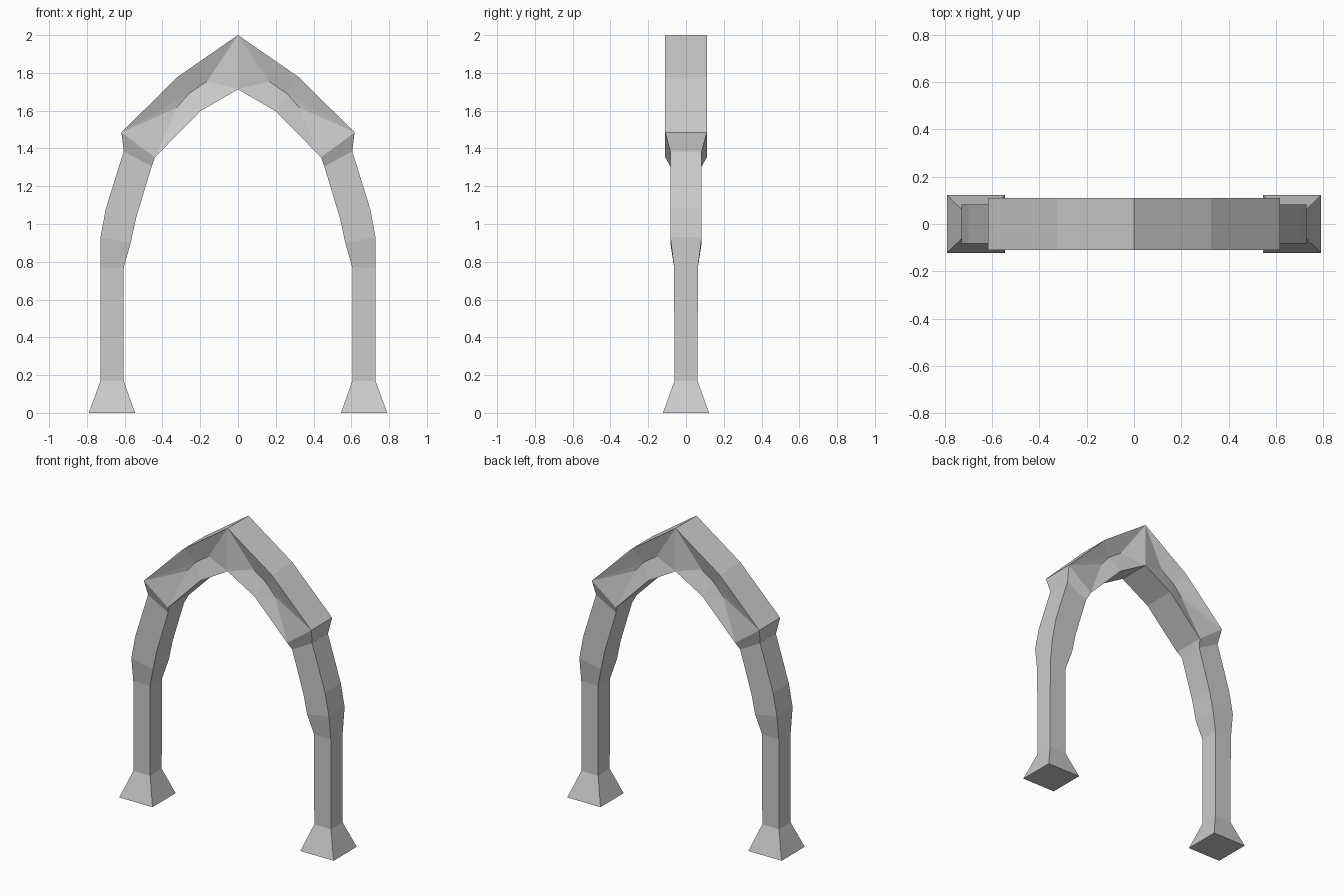
import bpy, bmesh

if "Cube" in bpy.data.objects:
    bpy.data.objects.remove(bpy.data.objects["Cube"])


def finish(name, bm):
    """Turn a right-half bmesh into a mirrored object."""
    bmesh.ops.recalc_face_normals(bm, faces=bm.faces)
    mesh = bpy.data.meshes.new(name)
    bm.to_mesh(mesh)
    bm.free()
    obj = bpy.data.objects.new(name, mesh)
    bpy.context.collection.objects.link(obj)
    mod = obj.modifiers.new("mirror", "MIRROR")
    mod.use_axis[0] = True
    mod.merge_threshold = 0.0005
    return obj


# Legs: sections as (outer x, outer z, inner x, inner z, half depth)
sections = [
    (0.79, 0.00, 0.545, 0.00, 0.122),    # foot
    (0.728, 0.17, 0.605, 0.17, 0.061),
    (0.728, 0.77, 0.605, 0.77, 0.063),   # straight post ends
    (0.728, 0.93, 0.568, 0.90, 0.083),
    (0.70, 1.08, 0.54, 1.03, 0.083),     # leaning upper part
    (0.605, 1.385, 0.457, 1.305, 0.083),
    (0.617, 1.485, 0.44, 1.353, 0.110),  # flare that meets the crown
]
bm = bmesh.new()
rings = []
for ox, oz, ix, iz, d in sections:
    rings.append([bm.verts.new(p) for p in
                  ((ox, -d, oz), (ox, d, oz), (ix, d, iz), (ix, -d, iz))])
for a, b in zip(rings, rings[1:]):
    for i in range(4):
        j = (i + 1) % 4
        bm.faces.new((a[i], a[j], b[j], b[i]))
bm.faces.new(rings[0])
finish("legs", bm)

# Pointed crown: outer edge, inner edge, and a sunken valley on front and back
D, SUNK = 0.110, 0.072
outer = [(0.617, 1.485), (0.325, 1.775), (0, 2.0)]
valley = [(0.325, 1.615), (0.26, 1.69), (0.165, 1.755)]
inner = [(0.44, 1.353), (0.2, 1.597), (0, 1.713)]
bm = bmesh.new()
sides = []
for s in (-1, 1):
    O = [bm.verts.new((x, s * D, z)) for x, z in outer]
    V = [bm.verts.new((x, s * SUNK, z)) for x, z in valley]
    I = [bm.verts.new((x, s * D, z)) for x, z in inner]
    for f in ((O[0], O[1], V[1]), (O[0], V[1], V[0]),
              (O[1], O[2], V[2]), (O[1], V[2], V[1]),
              (O[2], I[2], V[2]),
              (I[2], I[1], V[2]), (I[1], V[1], V[2]),
              (I[1], I[0], V[0]), (I[1], V[0], V[1]),
              (I[0], O[0], V[0])):
        bm.faces.new(f)
    sides.append((O, I))
for a, b in zip(sides[0], sides[1]):     # roof and soffit
    for i in range(2):
        bm.faces.new((a[i], a[i + 1], b[i + 1], b[i]))
finish("pointed_crown", bm)
